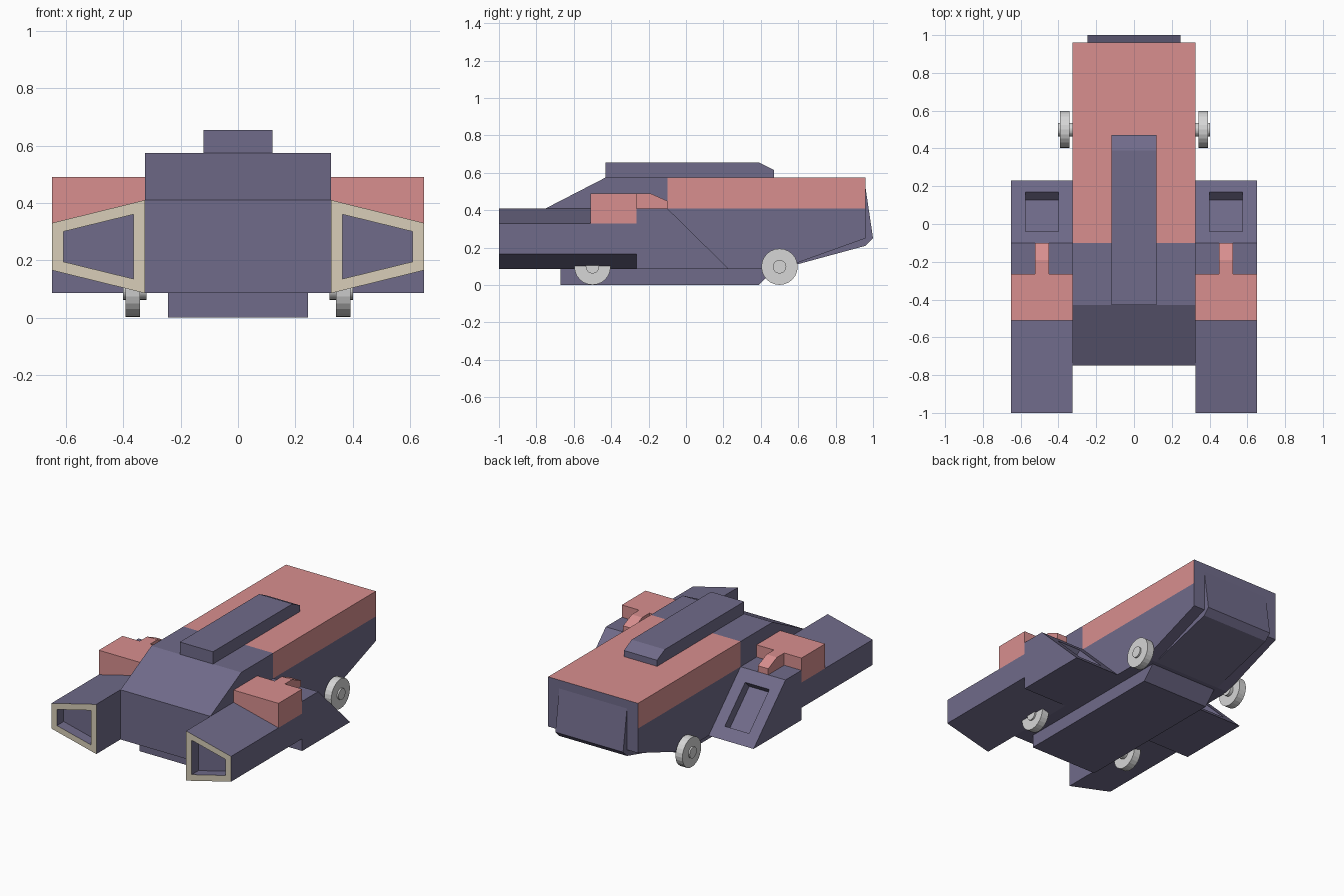
import bpy, bmesh, math
from mathutils import Vector

if "Cube" in bpy.data.objects:
    bpy.data.objects.remove(bpy.data.objects["Cube"])


def lin(c):
    c /= 255
    return c / 12.92 if c <= 0.04045 else ((c + 0.055) / 1.055) ** 2.4


def material(name, r, g, b):
    m = bpy.data.materials.new(name)
    m.diffuse_color = (lin(r), lin(g), lin(b), 1)
    m.use_nodes = True
    m.node_tree.nodes["Principled BSDF"].inputs["Base Color"].default_value = m.diffuse_color
    return m


PURPLE = material("dusty_purple", 112, 107, 138)
RED = material("faded_red", 216, 143, 143)
BEIGE = material("beige", 216, 206, 184)
GREY = material("light_grey", 214, 214, 214)


def finish(name, bm, *mats):
    bmesh.ops.recalc_face_normals(bm, faces=bm.faces[:])
    me = bpy.data.meshes.new(name)
    bm.to_mesh(me)
    bm.free()
    for m in mats:
        me.materials.append(m)
    ob = bpy.data.objects.new(name, me)
    bpy.context.collection.objects.link(ob)
    return ob


def prism(points, a, b, axis="x"):
    """Extrude a (y, z) outline along x, or an (x, z) outline along y."""
    bm = bmesh.new()
    place = (lambda p, t: (t, *p)) if axis == "x" else (lambda p, t: (p[0], t, p[1]))
    ends = [[bm.verts.new(place(p, t)) for p in points] for t in (a, b)]
    n = len(points)
    for e in ends:
        bm.faces.new(e)
    for i in range(n):
        j = (i + 1) % n
        bm.faces.new((ends[0][i], ends[0][j], ends[1][j], ends[1][i]))
    bmesh.ops.recalc_face_normals(bm, faces=bm.faces[:])
    return bm


def recess(bm, face, corners, depth):
    """Cut a four-sided opening into a face and push its floor inwards."""
    n = face.normal.copy()
    inner = bmesh.ops.inset_individual(bm, faces=[face], thickness=0.03)["faces"]
    for v in face.verts:
        v.co = min(corners, key=lambda c: (Vector(c) - v.co).length)
    walls = bmesh.ops.extrude_discrete_faces(bm, faces=[face])["faces"]
    for v in walls[0].verts:
        v.co -= n * depth
    return inner


# Main hull, with a red upper rear section
bm = prism([(-0.75, 0.085), (-0.75, 0.41), (-0.43, 0.575), (0.96, 0.575),
            (0.96, 0.25), (0.5, 0.085)], -0.325, 0.325)
for co, no in (((0, 0, 0.41), (0, 0, 1)), ((0, -0.1, 0), (0, 1, 0))):
    bmesh.ops.bisect_plane(bm, geom=bm.verts[:] + bm.edges[:] + bm.faces[:],
                           plane_co=co, plane_no=no)
for f in bm.faces:
    c = f.calc_center_median()
    f.material_index = int(c.z > 0.41 and c.y > -0.1 and f.normal.y < 0.5)
finish("hull", bm, PURPLE, RED)

# Belly, roof ridge and rear door
finish("belly", prism([(-0.67, 0), (-0.67, 0.085), (0.47, 0.085), (0.39, 0)],
                      -0.245, 0.245), PURPLE)
finish("roof_ridge", prism([(-0.43, 0.575), (-0.43, 0.655), (0.39, 0.655),
                            (0.47, 0.615), (0.47, 0.575)], -0.12, 0.12), PURPLE)
finish("rear_door", prism([(0.5, 0.085), (0.955, 0.25), (0.955, 0.52), (0.96, 0.52),
                           (1.0, 0.25), (0.96, 0.21)], -0.245, 0.245), PURPLE)

for s, side in ((-1, "left"), (1, "right")):
    # Tapered front pod with a framed intake
    bm = prism([(s * 0.325, 0.085), (s * 0.325, 0.41), (s * 0.65, 0.33),
                (s * 0.65, 0.165)], -1, -0.265, "y")
    front = min(bm.faces, key=lambda f: f.calc_center_median().y)
    hole = [(s * x, -1, z) for x, z in ((0.365, 0.135), (0.365, 0.36),
                                        (0.61, 0.3), (0.61, 0.195))]
    for f in recess(bm, front, hole, 0.07):
        f.material_index = 1
    for f in bm.faces:
        c = f.calc_center_median()
        f.material_index = int(c.y < -0.999)
    finish(side + "_front_pod", bm, PURPLE, BEIGE)

    # Rear pod with a recessed window in its slope
    bm = prism([(-0.265, 0.085), (-0.265, 0.41), (-0.1, 0.41), (0.23, 0.085)],
               s * 0.325, s * 0.65)
    slope = max(bm.faces, key=lambda f: f.normal.y)
    hole = [(s * x, y, 0.41 - (y + 0.1) * 0.325 / 0.33)
            for x in (0.4, 0.575) for y in (-0.04, 0.17)]
    recess(bm, slope, hole, 0.06)
    finish(side + "_rear_pod", bm, PURPLE)

    # Red block and its nozzle
    finish(side + "_pod_block", prism([(-0.51, 0.33), (-0.51, 0.49), (-0.265, 0.49),
                                       (-0.265, 0.33)], s * 0.325, s * 0.65), RED)
    finish(side + "_nozzle", prism([(-0.265, 0.41), (-0.265, 0.49), (-0.19, 0.49),
                                    (-0.1, 0.45), (-0.1, 0.41)], s * 0.45, s * 0.525), RED)

    # Wheels with hubs
    for y, end in ((-0.5, "front"), (0.5, "rear")):
        for part, r, x0, x1 in (("wheel", 0.097, 0.342, 0.392), ("hub", 0.036, 0.32, 0.402)):
            ring = [(y + r * math.cos(i * math.pi / 12), 0.098 + r * math.sin(i * math.pi / 12))
                    for i in range(24)]
            ob = finish(f"{side}_{end}_{part}", prism(ring, s * x0, s * x1), GREY)
